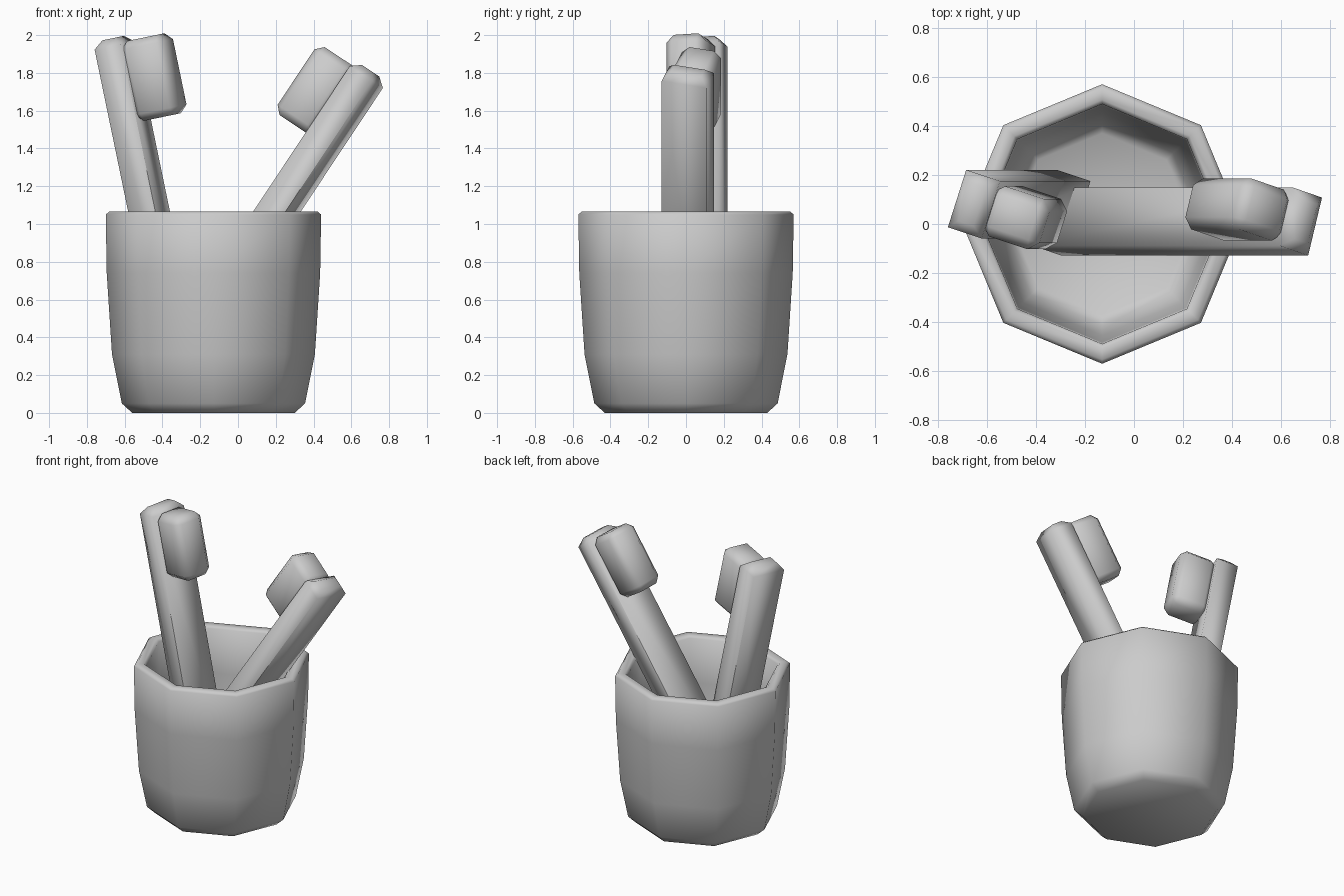
import bpy, bmesh
from math import radians, sin, cos, pi
from mathutils import Matrix, Vector

if "Cube" in bpy.data.objects:
    bpy.data.objects.remove(bpy.data.objects["Cube"])


def finish(bm, name, matrix=Matrix(), angle=60):
    bmesh.ops.recalc_face_normals(bm, faces=bm.faces)
    me = bpy.data.meshes.new(name)
    bm.to_mesh(me)
    bm.free()
    ob = bpy.data.objects.new(name, me)
    ob.matrix_world = matrix
    bpy.context.collection.objects.link(ob)
    bpy.ops.object.select_all(action='DESELECT')
    ob.select_set(True)
    bpy.context.view_layer.objects.active = ob
    bpy.ops.object.shade_smooth_by_angle(angle=radians(angle))
    return ob


def box(lo, hi):
    bm = bmesh.new()
    lo, hi = Vector(lo), Vector(hi)
    size = hi - lo
    m = Matrix.Translation((lo + hi) / 2) @ Matrix.Diagonal((*size, 1))
    bmesh.ops.create_cube(bm, size=1, matrix=m)
    return bm


def bevel(bm, edges, width):
    bmesh.ops.bevel(bm, geom=edges, offset=width, offset_type='OFFSET',
                    segments=1, profile=0.5, affect='EDGES')


# Cup: eight-sided profile, outside then inside
profile = [(.43, 0), (.485, .05), (.537, .31), (.565, .74), (.57, 1.05),
           (.553, 1.065), (.507, 1.065), (.489, 1.05), (.483, .74),
           (.455, .33), (.41, .12), (.37, .09)]
bm = bmesh.new()
rings = [[bm.verts.new((r * cos(i * pi / 4), r * sin(i * pi / 4), z))
          for i in range(8)] for r, z in profile]
for a, b in zip(rings, rings[1:]):
    for i in range(8):
        j = (i + 1) % 8
        bm.faces.new((a[i], a[j], b[j], b[i]))
bm.faces.new(rings[0])
bm.faces.new(rings[-1])
finish(bm, "cup", Matrix.Translation((-.13, 0, 0)), 55)


# Toothbrush: long handle with chamfered ends, bristle block on one side
def brush(side, tilt, twist, across, along, y):
    tilt_m = Matrix.Rotation(radians(tilt), 4, 'Y')
    m = (tilt_m @ Matrix.Translation((across, y, along))
         @ Matrix.Rotation(radians(twist), 4, 'Z'))

    bm = box((-.074, -.123, 0), (.074, .123, 1.9))
    ends = [e for e in bm.edges
            if abs(e.verts[0].co.z - e.verts[1].co.z) < 1e-4]
    bevel(bm, ends, .04)
    finish(bm, side + "_brush_handle", m)

    bm = box((.055, -.108, 1.438), (.303, .108, 1.87))
    bevel(bm, bm.edges[:], .04)
    finish(bm, side + "_brush_bristles", m)


brush("left", -11.7, -18, -.245, .177, .081)
brush("right", 33.6, 164, -.418, -.003, .01)
